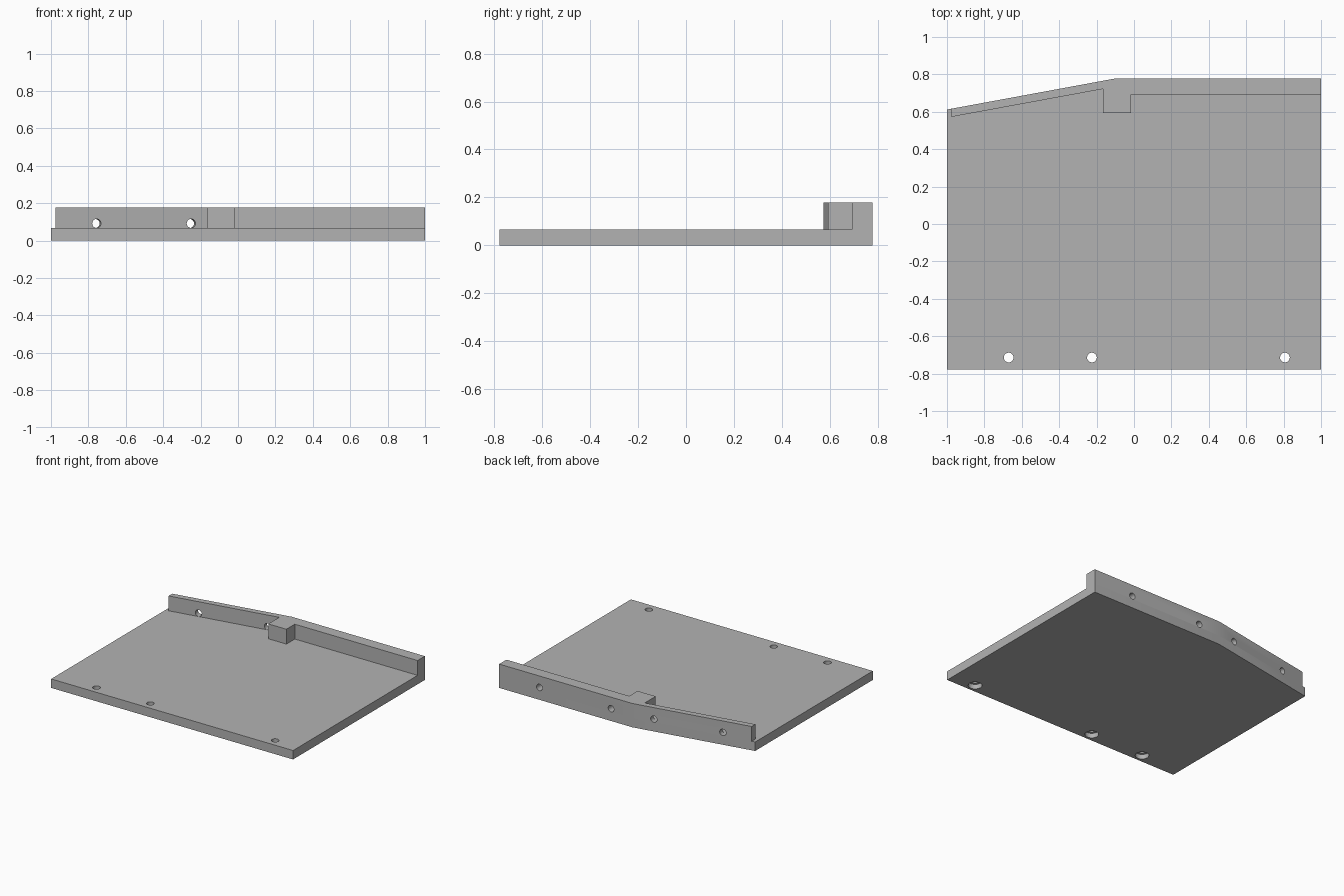
import bpy
import bmesh
import math
from mathutils import Matrix, Vector

default = bpy.data.objects.get("Cube")
if default:
    bpy.data.objects.remove(default, do_unlink=True)

GREY = (0.45, 0.45, 0.45, 1)
grey = bpy.data.materials.new("plain grey")
grey.use_nodes = True
grey.diffuse_color = GREY
grey.node_tree.nodes["Principled BSDF"].inputs["Base Color"].default_value = GREY

PLATE_TOP, WALL_TOP, HOLE_Z = 0.067, 0.178, 0.092
BACK, BEND, SLANT_END = 0.778, -0.1, 0.612


def make_object(name, bm):
    bmesh.ops.recalc_face_normals(bm, faces=bm.faces)
    mesh = bpy.data.meshes.new(name)
    bm.to_mesh(mesh)
    bm.free()
    mesh.materials.append(grey)
    obj = bpy.data.objects.new(name, mesh)
    bpy.context.collection.objects.link(obj)
    return obj


def prism(name, outline, bottom, top):
    """Extrude a plan outline upwards."""
    bm = bmesh.new()
    face = bm.faces.new([bm.verts.new((x, y, bottom)) for x, y in outline])
    extruded = bmesh.ops.extrude_face_region(bm, geom=[face])
    verts = [v for v in extruded["geom"] if isinstance(v, bmesh.types.BMVert)]
    bmesh.ops.translate(bm, verts=verts, vec=(0, 0, top - bottom))
    return make_object(name, bm)


def drill(name, centre, axis, radius, length):
    """Cylinder cutter centred on a point along an axis."""
    turn = Vector(axis).to_track_quat("Z", "Y").to_matrix().to_4x4()
    bm = bmesh.new()
    bmesh.ops.create_cone(bm, cap_ends=True, segments=32, radius1=radius,
                          radius2=radius, depth=length,
                          matrix=Matrix.Translation(centre) @ turn)
    return make_object(name, bm)


def combine(target, tool, operation):
    """Apply a boolean and discard the tool."""
    mod = target.modifiers.new(operation.lower(), "BOOLEAN")
    mod.operation, mod.solver, mod.object = operation, "EXACT", tool
    bpy.context.view_layer.objects.active = target
    bpy.ops.object.modifier_apply(modifier=mod.name)
    bpy.data.objects.remove(tool, do_unlink=True)


# Base plate with one slanted back edge
bracket = prism("base_plate_with_back_wall",
                [(-1, -BACK), (1, -BACK), (1, BACK), (BEND, BACK), (-1, SLANT_END)],
                0, PLATE_TOP)

# Back wall: thick straight run, square lug, thin slanted run
slope = (BACK - SLANT_END) / (BEND + 1)
wall = prism("back_wall",
             [(1, BACK), (BEND, BACK), (-0.975, SLANT_END + 0.025 * slope),
              (-0.975, 0.573), (-0.165, 0.722), (-0.165, 0.593),
              (-0.015, 0.593), (-0.015, 0.692), (1, 0.692)],
             0, WALL_TOP)
combine(bracket, wall, "UNION")

# Counterbored screw holes along the front edge
for x in (-0.67, -0.225, 0.807):
    combine(bracket, drill("screw_hole", (x, -0.714, 0), (0, 0, 1), 0.026, 0.3), "DIFFERENCE")
    combine(bracket, drill("counterbore", (x, -0.714, 0), (0, 0, 1), 0.047, 0.07), "DIFFERENCE")

# Blind holes in the straight part of the wall
for x in (0.667, 0.075):
    combine(bracket, drill("blind_hole", (x, BACK, HOLE_Z), (0, 1, 0), 0.024, 0.12), "DIFFERENCE")

# Through holes square to the slanted part of the wall
for x in (-0.76, -0.255):
    centre = (x, BACK + (x - BEND) * slope - 0.02, HOLE_Z)
    combine(bracket, drill("through_hole", centre, (-slope, 1, 0), 0.024, 0.14), "DIFFERENCE")

# Smooth bores, sharp corners
bpy.ops.object.select_all(action="DESELECT")
bracket.select_set(True)
bpy.context.view_layer.objects.active = bracket
bpy.ops.object.shade_smooth_by_angle(angle=math.radians(30))
